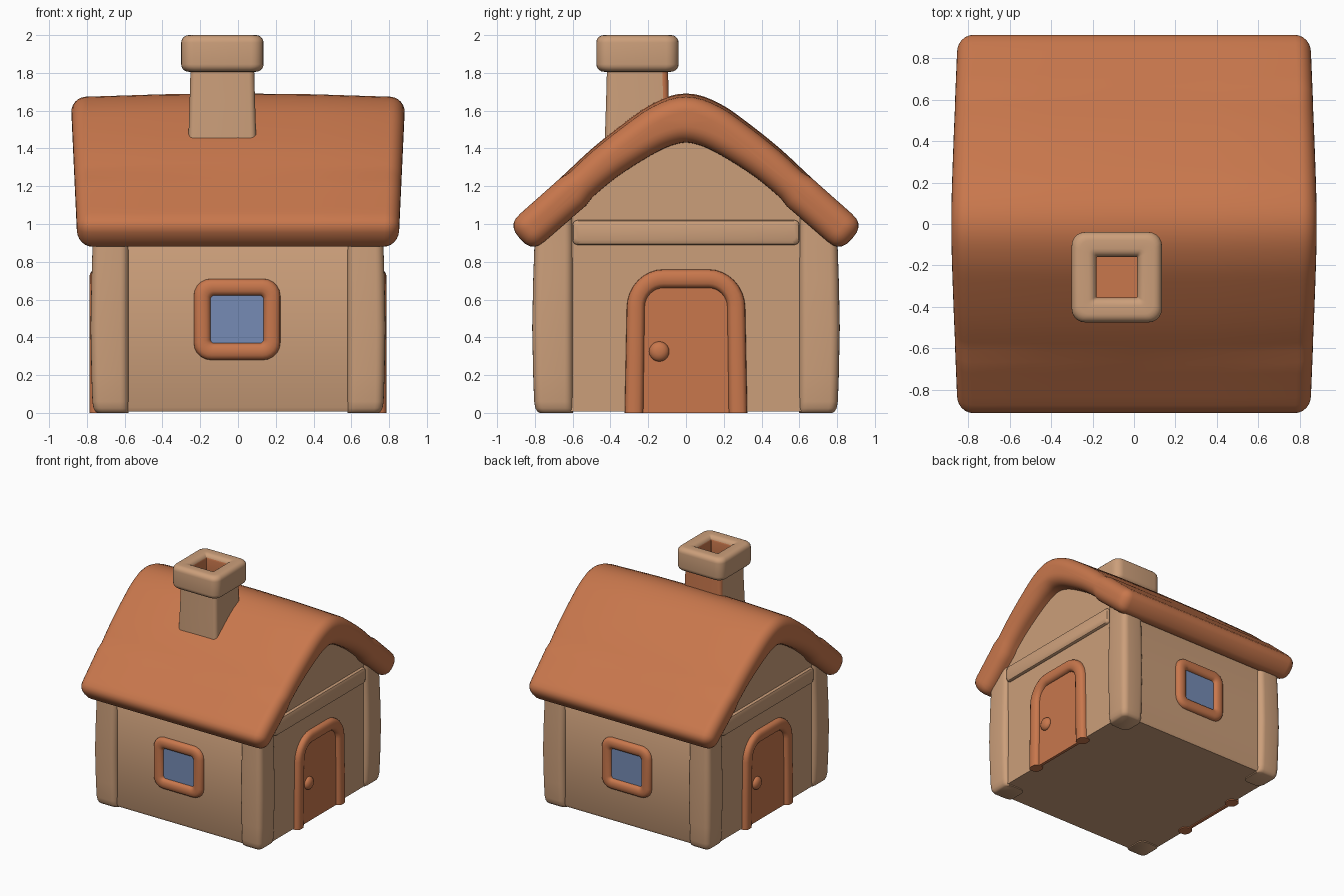
import bpy, bmesh, math
from mathutils import Vector as V

if "Cube" in bpy.data.objects:
    bpy.data.objects.remove(bpy.data.objects["Cube"])


def material(name, rgb):
    m = bpy.data.materials.new(name)
    m.diffuse_color = (*rgb, 1)
    m.use_nodes = True
    m.node_tree.nodes["Principled BSDF"].inputs["Base Color"].default_value = m.diffuse_color
    return m


TAN = material("tan_plaster", (0.60, 0.345, 0.195))
ORANGE = material("orange_clay", (0.58, 0.185, 0.073))
BLUE = material("blue_glass", (0.18, 0.26, 0.46))


def skin(name, rings, mats, loop=False, rule=None, sharp=40):
    """Skin a list of equal closed rings; cap the ends unless looped."""
    bm = bmesh.new()
    vs = [[bm.verts.new(p) for p in r] for r in rings]
    n, m = len(vs), len(vs[0])
    for i in range(n if loop else n - 1):
        a, b = vs[i], vs[(i + 1) % n]
        for j in range(m):
            k = (j + 1) % m
            bm.faces.new((a[j], a[k], b[k], b[j]))
    if not loop:
        bm.faces.new(vs[0])
        bm.faces.new(vs[-1])
    bmesh.ops.recalc_face_normals(bm, faces=bm.faces)
    if rule:
        for f in bm.faces:
            f.material_index = int(rule(f.calc_center_median()))
    me = bpy.data.meshes.new(name)
    bm.to_mesh(me)
    bm.free()
    for mt in mats:
        me.materials.append(mt)
    me.shade_smooth()
    me.set_sharp_from_angle(angle=math.radians(sharp))
    ob = bpy.data.objects.new(name, me)
    bpy.context.collection.objects.link(ob)
    return ob


def power(v, e):
    return math.copysign(abs(v) ** e, v)


def rrect(hx, hy, r, n=5):
    """Rounded rectangle as 2D points."""
    pts = []
    for q, (sx, sy) in enumerate(((1, 1), (-1, 1), (-1, -1), (1, -1))):
        for i in range(n + 1):
            a = math.pi / 2 * (q + i / n)
            pts.append((sx * (hx - r) + r * math.cos(a), sy * (hy - r) + r * math.sin(a)))
    return pts


def arch(h, top, r, n=8):
    """Door arch from right foot to left foot, narrowing upwards."""
    right = [(h, 0), (h, (top - r) / 2)]
    for i in range(n + 1):
        a = math.pi / 2 * i / n
        right.append((h - r + r * math.cos(a), top - r + r * math.sin(a)))
    pts = right + [(-y, z) for y, z in reversed(right)]
    return [(y * (1 - 0.06 * z), z) for y, z in pts]


def catmull(pts, n=4):
    pts = [V(p) for p in pts]
    out = []
    for i in range(len(pts) - 1):
        a, b, c, d = pts[max(i - 1, 0)], pts[i], pts[i + 1], pts[min(i + 2, len(pts) - 1)]
        for k in range(n):
            t = k / n
            out.append(0.5 * (2 * b + (c - a) * t + (2 * a - 5 * b + 4 * c - d) * t * t
                              + (3 * b - a - 3 * c + d) * t ** 3))
    return out + [pts[-1]]


# Roof centreline: y, z, half thickness
half = [(0.12, 1.522, 0.13), (0.25, 1.447, 0.118), (0.43, 1.318, 0.106),
        (0.6, 1.168, 0.1), (0.81, 0.984, 0.098)]
path = catmull([(-y, z, t) for y, z, t in reversed(half)] + [(0, 1.553, 0.138)] + half)


def roof_ring(x, inset):
    thin = 1 - 0.15 * (x / 0.88) ** 2
    up, low, tips = [], [], []
    for i, p in enumerate(path):
        d = path[min(i + 1, len(path) - 1)] - path[max(i - 1, 0)]
        nrm = V((-d.y, d.x)).normalized()
        t = p.z * (thin if abs(p.x) < 0.6 else 1) - inset
        up.append(p.xy + nrm * t)
        low.append(p.xy - nrm * t)
        if i in (0, len(path) - 1):
            tip = nrm.orthogonal() * (-1 if i else 1)
            tip = tip if tip.x * p.x > 0 else -tip
            tips.append([p.xy + t * (nrm * power(math.cos(a), 0.75) + tip * 0.95 * power(math.sin(a), 0.75))
                         for a in (math.pi * k / 10 for k in range(1, 10))])
    ring = up + tips[1] + low[::-1] + tips[0][::-1]
    return [V((x * (0.963 + 0.042 * (z - 0.88) / 0.8), y, z)) for y, z in ring]


R, X = 0.08, 0.882
ends = [(X - R + R * math.sin(a), R * (1 - math.cos(a)))
        for a in (math.pi / 2 * k / 6 for k in range(7))]
stations = [(-x, d) for x, d in reversed(ends)] + [(x, 0) for x in (-0.4, 0, 0.4)] + ends
skin("roof", [roof_ring(x, d) for x, d in stations], [ORANGE], sharp=60)

# Walls with gable ends tucked into the roof
W, D = 0.745, 0.772
outline = [(-D + 0.01, 0.008), (-D, 0.03), (-D, 0.98)] + [(p.x, p.y) for p in path if abs(p.x) < 0.74] \
    + [(D, 0.98), (D, 0.03), (D - 0.01, 0.008)]
skin("walls", [[V((x, y, z)) for y, z in outline] for x in (-W, W)], [TAN], sharp=50)

# Corner posts, outer sides slightly bulging, tops follow the roof slope
for sx in (1, -1):
    for sy in (1, -1):
        rings = []
        for z, g in ((0, -0.03), (0.008, -0.018), (0.025, -0.008), (0.06, -0.002), (0.2, 0.003),
                     (0.45, 0.008), (0.7, 0.003), (0.88, -0.003), (1.04, -0.006)):
            ring = []
            for px, py in rrect(0.097, 0.104, 0.045):
                zz = z - 0.8 * py if z > 1 else z
                qx = px * (1 + g / 0.1) if px > 0 else px
                qy = py * (1 + g / 0.1) if py > 0 else py
                ring.append(V((sx * (0.676 + qx), sy * (0.702 + qy), zz)))
            rings.append(ring)
        skin("corner_post", rings, [TAN], sharp=50)

# Parts on both ends / both long sides (half-turn symmetry)
for s, tag in ((1, "a"), (-1, "b")):
    # Gable beam
    skin("gable_beam_" + tag,
         [[V((s * x, s * y, 0.955 + z)) for y, z in rrect(0.6 - d, 0.065 - d, 0.025)]
          for x, d in ((0.72, 0), (0.755, 0), (0.766, 0.005), (0.773, 0.02))], [TAN])
    # Door frame: half-round tube along the arch
    sweep = []
    for k in range(16):
        a = 2 * math.pi * k / 16
        o = 0.05 * power(math.cos(a), 0.7)
        x = 0.74 + 0.047 * power(math.sin(a), 0.8)
        sweep.append([V((s * x, s * y, z)) for y, z in arch(0.275 + o, 0.71 + o, 0.15 + o)])
    skin("door_frame_" + tag, [list(r) for r in zip(*sweep)], [ORANGE], sharp=60)
    # Door leaf
    skin("door_" + tag, [[V((s * x, s * y, z)) for y, z in arch(0.25, 0.69, 0.13)]
                         for x in (0.73, 0.753)], [ORANGE])
    # Door knob
    knob = []
    for k in range(1, 10):
        a = math.pi * k / 10
        knob.append([V((s * (0.754 - 0.033 * math.cos(a)),
                        s * (-0.142 + 0.053 * math.sin(a) * math.cos(b)),
                        0.325 + 0.053 * math.sin(a) * math.sin(b)))
                     for b in (2 * math.pi * j / 20 for j in range(20))])
    skin("door_knob_" + tag, knob, [ORANGE], sharp=60)
    # Window frame
    rings = []
    for k in range(16):
        a = 2 * math.pi * k / 16
        o = 0.045 * power(math.cos(a), 0.8)
        y = -D - 0.036 * math.sin(a)
        rings.append([V((s * (-0.005 + px), s * y, 0.495 + pz))
                      for px, pz in rrect(0.184 + o, 0.17 + o, 0.055 + o * 0.8)])
    skin("window_frame_" + tag, rings, [ORANGE], loop=True, sharp=60)
    # Window pane
    skin("window_pane_" + tag,
         [[V((s * (-0.005 + px), s * y, 0.495 + pz)) for px, pz in rrect(0.165, 0.15, 0.02)]
          for y in (-0.77, -0.778)], [BLUE])

# Chimney stack, its back side in roof colour
CX, CY = -0.083, -0.257
skin("chimney_stack",
     [[V((CX + px, CY + py, z)) for px, py in rrect(h, h - 0.007, 0.03)]
      for z, h in ((1.3, 0.182), (1.5, 0.178), (1.65, 0.173), (1.84, 0.168))],
     [TAN, ORANGE], rule=lambda c: c.y > CY + 0.135)

# Chimney cap: rounded square tube, hollow inside in roof colour
rings = [[V((CX + px, CY + py, 1.903 + h)) for px, py in rrect(0.158 + o, 0.158 + o, 0.035 + o * 0.5)]
         for o, h in rrect(0.06, 0.097, 0.04)]
skin("chimney_cap", rings, [TAN, ORANGE], loop=True, sharp=50,
     rule=lambda c: max(abs(c.x - CX), abs(c.y - CY)) < 0.106 and c.z < 1.97)

# Flue floor
skin("flue_floor", [[V((CX + px, CY + py, z)) for px, py in rrect(0.13, 0.13, 0.02)]
                    for z in (1.838, 1.846)], [ORANGE])
